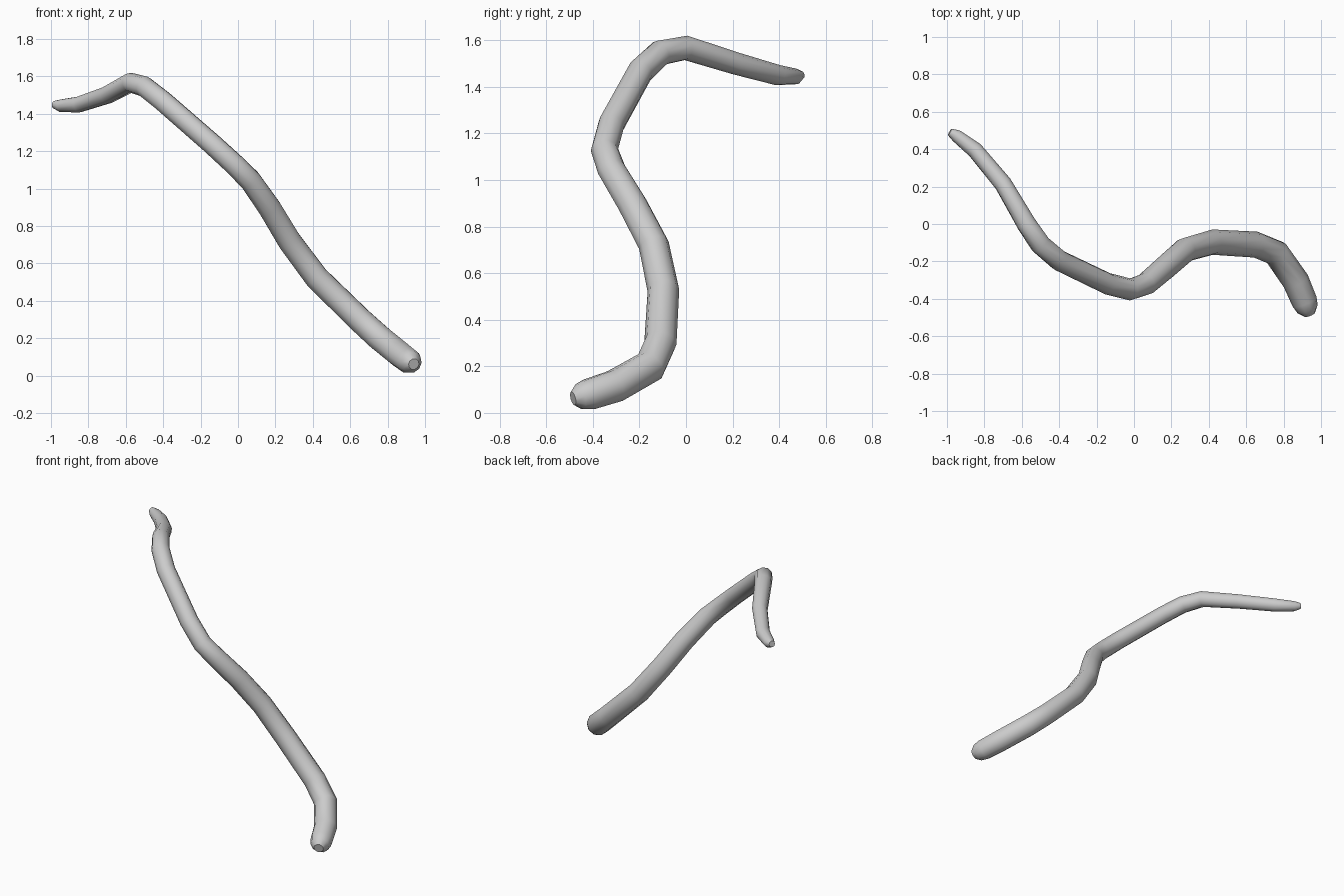
import bpy

# Centreline of the bent rod: x, y, z, radius (rounded ends taper in)
path = [
    (0.940, -0.485, 0.062, 0.030),
    (0.928, -0.455, 0.070, 0.058),
    (0.912, -0.415, 0.080, 0.069),
    (0.865, -0.305, 0.115, 0.072),
    (0.760, -0.155, 0.200, 0.072),
    (0.650, -0.110, 0.300, 0.070),
    (0.420, -0.097, 0.525, 0.068),
    (0.275, -0.138, 0.720, 0.066),
    (0.170, -0.230, 0.895, 0.064),
    (0.065, -0.320, 1.045, 0.061),
    (-0.020, -0.350, 1.130, 0.059),
    (-0.140, -0.320, 1.240, 0.058),
    (-0.400, -0.195, 1.467, 0.057),
    (-0.500, -0.110, 1.546, 0.056),
    (-0.575, 0.000, 1.567, 0.053),
    (-0.700, 0.215, 1.500, 0.048),
    (-0.850, 0.395, 1.450, 0.044),
    (-0.950, 0.472, 1.444, 0.034),
    (-0.985, 0.492, 1.450, 0.020),
]

# Ten-sided tube swept along the centreline
curve = bpy.data.curves.new("bent_rod", "CURVE")
curve.dimensions = "3D"
curve.twist_mode = "MINIMUM"
curve.bevel_depth = 1.0
curve.bevel_resolution = 3
curve.use_fill_caps = True
spline = curve.splines.new("POLY")
spline.points.add(len(path) - 1)
for point, (x, y, z, r) in zip(spline.points, path):
    point.co = (x, y, z, 1)
    point.radius = r

rod = bpy.data.objects.new("bent_rod", curve)
bpy.context.collection.objects.link(rod)
bpy.context.view_layer.objects.active = rod
rod.select_set(True)
bpy.ops.object.convert(target="MESH")
rod = bpy.context.object
rod.name = "bent_rod"
bpy.ops.object.shade_smooth_by_angle(angle=0.9)
